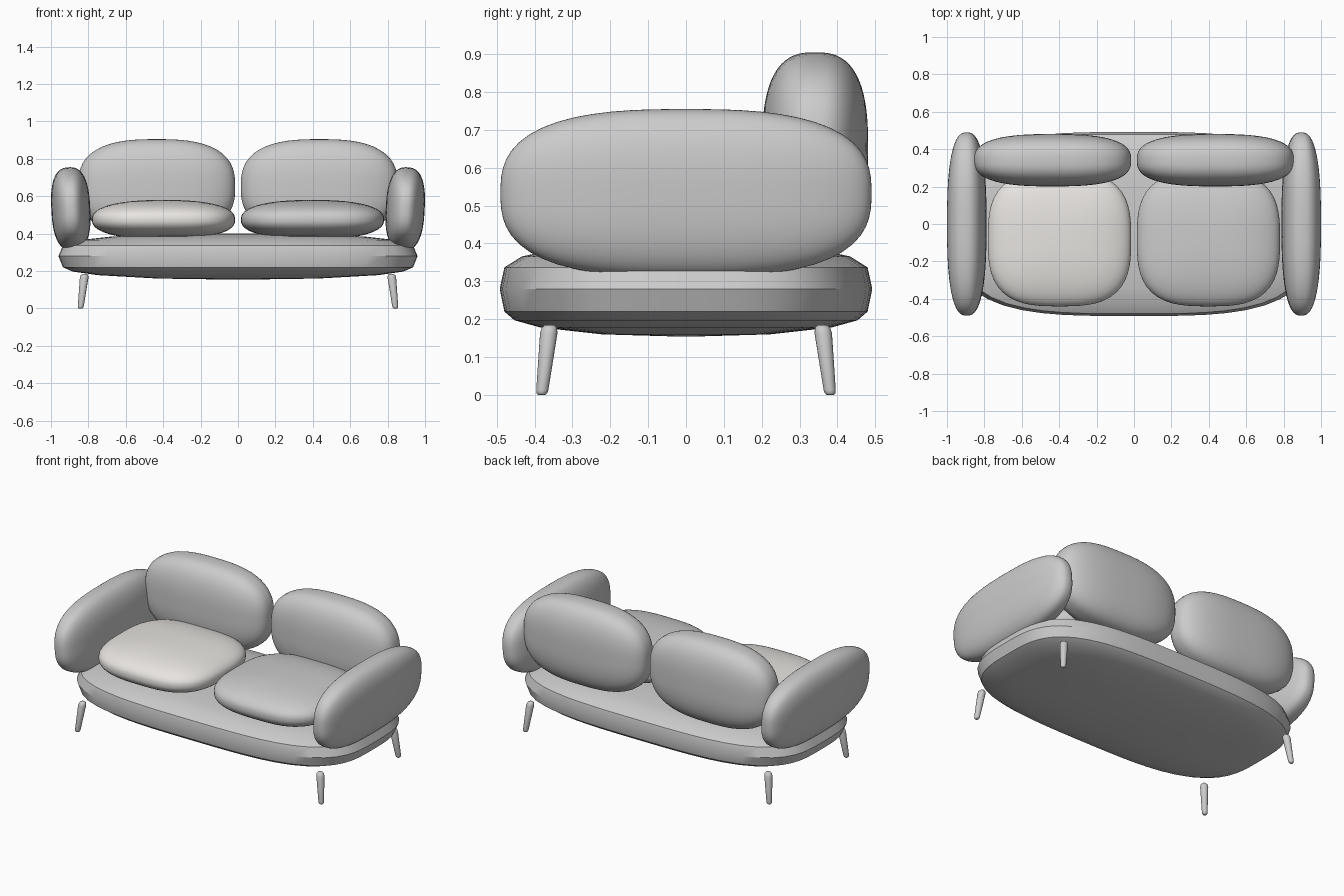
import bpy, bmesh
from math import radians, cos, sin, pi
from mathutils import Matrix, Vector

if "Cube" in bpy.data.objects:
    bpy.data.objects.remove(bpy.data.objects["Cube"])


def finish(name, bm, angle=None, color=None):
    bmesh.ops.recalc_face_normals(bm, faces=bm.faces[:])
    mesh = bpy.data.meshes.new(name)
    bm.to_mesh(mesh)
    bm.free()
    ob = bpy.data.objects.new(name, mesh)
    bpy.context.collection.objects.link(ob)
    if angle is None:
        mesh.polygons.foreach_set("use_smooth", [True] * len(mesh.polygons))
    else:
        bpy.ops.object.select_all(action='DESELECT')
        ob.select_set(True)
        bpy.context.view_layer.objects.active = ob
        bpy.ops.object.shade_smooth_by_angle(angle=radians(angle))
    if color:
        mat = bpy.data.materials.new(name + "_fabric")
        mat.diffuse_color = color
        mat.use_nodes = True
        mat.node_tree.nodes["Principled BSDF"].inputs["Base Color"].default_value = mat.diffuse_color
        mesh.materials.append(mat)
    return ob


def cushion(name, radii, loc, n_plan, n_prof, rot=Matrix(), color=None):
    """Puffy rounded pad: a sphere squared off in plan and profile, thickness along local z."""
    bm = bmesh.new()
    bmesh.ops.create_uvsphere(bm, u_segments=64, v_segments=40, radius=1)
    for v in bm.verts:
        x, y, z = (abs(c) for c in v.co)
        plan = (x ** n_plan + y ** n_plan) ** (1 / n_plan)
        v.co /= (plan ** n_prof + z ** n_prof) ** (1 / n_prof)
    bm.transform(Matrix.Translation(loc) @ rot @ Matrix.Diagonal((*radii, 1)))
    return finish(name, bm, color=color)


def loft(bm, rings, capped=True):
    """Bridge equal-length rings of points into a closed body."""
    loops = [[bm.verts.new(p) for p in ring] for ring in rings]
    n = len(loops[0])
    for a, b in zip(loops, loops[1:]):
        for i in range(n):
            j = (i + 1) % n
            bm.faces.new((a[i], a[j], b[j], b[i]))
    bm.faces.new(loops[0])
    bm.faces.new(loops[-1])


# base: rounded rectangular platform with bevelled rim
profile = [(.1, .155), (.45, .16), (.78, .178), (.92, .197), (.975, .22), (1, .28),
           (.975, .337), (.88, .366), (.7, .385), (.4, .397), (.1, .40)]
outline = []
for i in range(64):
    c, s = cos(2 * pi * i / 64), sin(2 * pi * i / 64)
    r = (abs(c) ** 3.4 + abs(s) ** 3.4) ** (-1 / 3.4)
    outline.append((.96 * c * r, .492 * s * r))
bm = bmesh.new()
loft(bm, [[(x * k, y * k, z) for x, y in outline] for k, z in profile])
finish("base", bm, angle=30)

for side, label, tint in ((-1, "left", (.80, .775, .75, 1)), (1, "right", (.765, .79, .78, 1))):
    # seat pad
    cushion(label + "_seat", (.383, .36, .105), (side * .398, -.08, .475), 3.0, 2.4, color=tint)
    # back pad
    cushion(label + "_backrest", (.42, .255, .14), (side * .435, .341, .65), 2.7, 2.7,
            Matrix.Rotation(radians(90), 4, 'X'))
    # arm pad, leaning slightly outward
    cushion(label + "_armrest", (.222, .49, .104), (side * .894, 0, .533), 2.75, 2.6,
            Matrix.Rotation(radians(90 + side * 3), 4, 'Y'))
    # splayed tapered legs with rounded ends
    for depth, end in ((-1, "front"), (1, "back")):
        rings = []
        for t, r in ((0, .009), (.025, .014), (.07, .016), (.88, .023), (.96, .020), (1, .012)):
            ctr = Vector((side * (.842 - .022 * t), depth * (.381 - .021 * t), .185 * t))
            rings.append([ctr + Vector((r * cos(a), r * sin(a), 0))
                          for a in (2 * pi * i / 20 for i in range(20))])
        bm = bmesh.new()
        loft(bm, rings)
        finish(f"{label}_{end}_leg", bm, angle=50)
